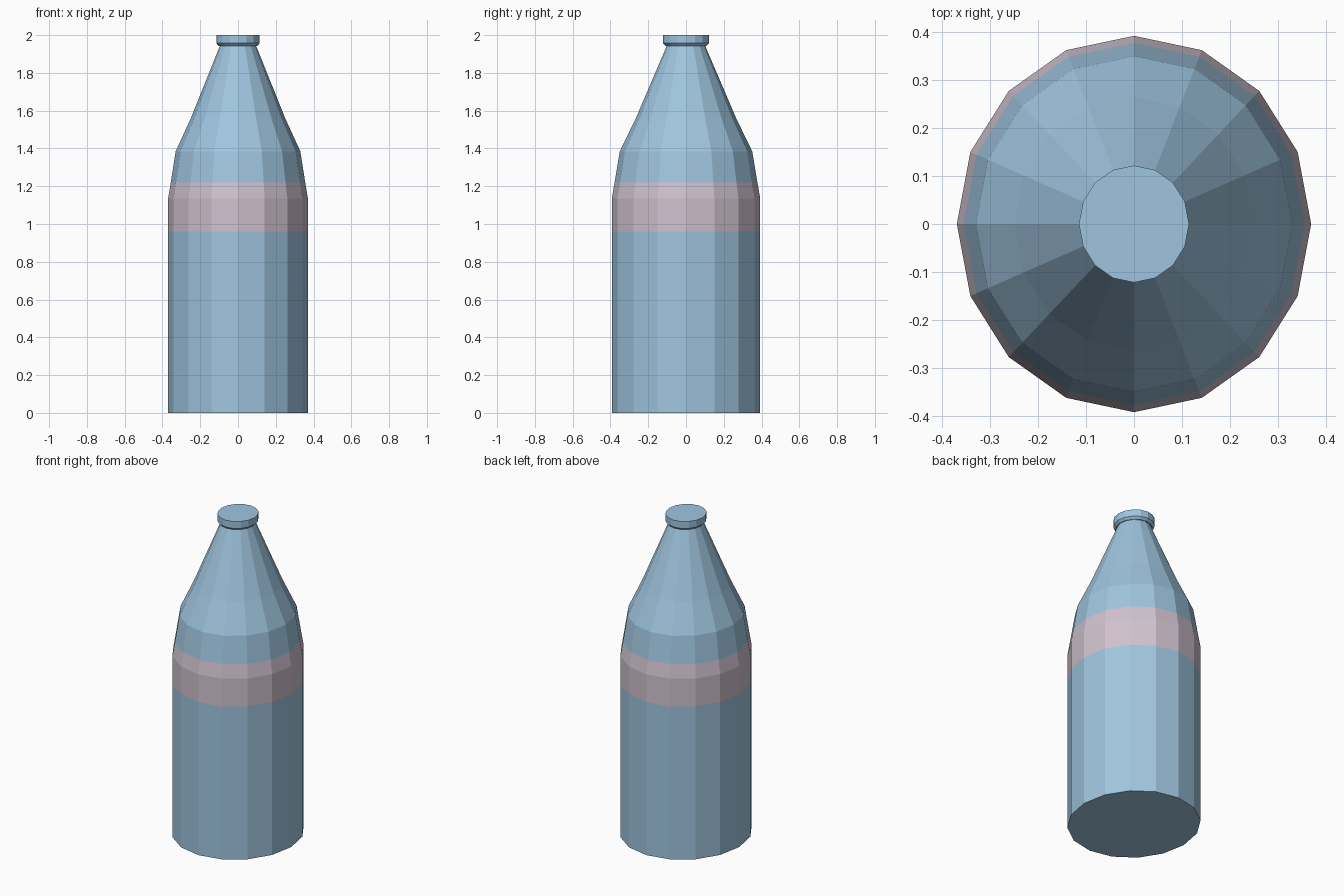
import bpy, bmesh, math

if "Cube" in bpy.data.objects:
    bpy.data.objects.remove(bpy.data.objects["Cube"])

SIDES = 16
Y_STRETCH = 0.393 / 0.37   # the bottle is slightly oval


def material(name, rgb):
    mat = bpy.data.materials.new(name)
    mat.diffuse_color = (*rgb, 1)
    mat.use_nodes = True
    mat.node_tree.nodes["Principled BSDF"].inputs["Base Color"].default_value = mat.diffuse_color
    return mat


def lathe(name, profile, mat, cap_bottom=False, cap_top=False):
    """Sweep (radius, z) points around z as flat-sided oval rings."""
    bm = bmesh.new()
    rings = []
    for r, z in profile:
        angles = [2 * math.pi * i / SIDES for i in range(SIDES)]
        rings.append([bm.verts.new((r * math.cos(a), r * Y_STRETCH * math.sin(a), z))
                      for a in angles])
    for low, high in zip(rings, rings[1:]):
        for i in range(SIDES):
            j = (i + 1) % SIDES
            bm.faces.new((low[i], low[j], high[j], high[i]))
    if cap_bottom:
        bm.faces.new(rings[0][::-1])
    if cap_top:
        bm.faces.new(rings[-1])
    mesh = bpy.data.meshes.new(name)
    bm.to_mesh(mesh)
    bm.free()
    mesh.materials.append(mat)
    obj = bpy.data.objects.new(name, mesh)
    bpy.context.collection.objects.link(obj)
    return obj


blue = material("blue_glass", (0.35, 0.56, 0.74))
pink = material("pale_band", (0.63, 0.54, 0.62))

# Straight lower body with closed base
lathe("lower_body", [(0.37, 0), (0.37, 0.96)], blue, cap_bottom=True)

# Painted band wrapping over the start of the shoulder
lathe("band", [(0.37, 0.96), (0.37, 1.135), (0.356, 1.22)], pink)

# Shoulder and tapering neck
lathe("shoulder_and_neck",
      [(0.356, 1.22), (0.33, 1.385), (0.25, 1.56), (0.095, 1.945)], blue)

# Flared lip with closed top
lathe("lip", [(0.095, 1.945), (0.102, 1.943), (0.115, 1.957), (0.115, 2.0)],
      blue, cap_top=True)
